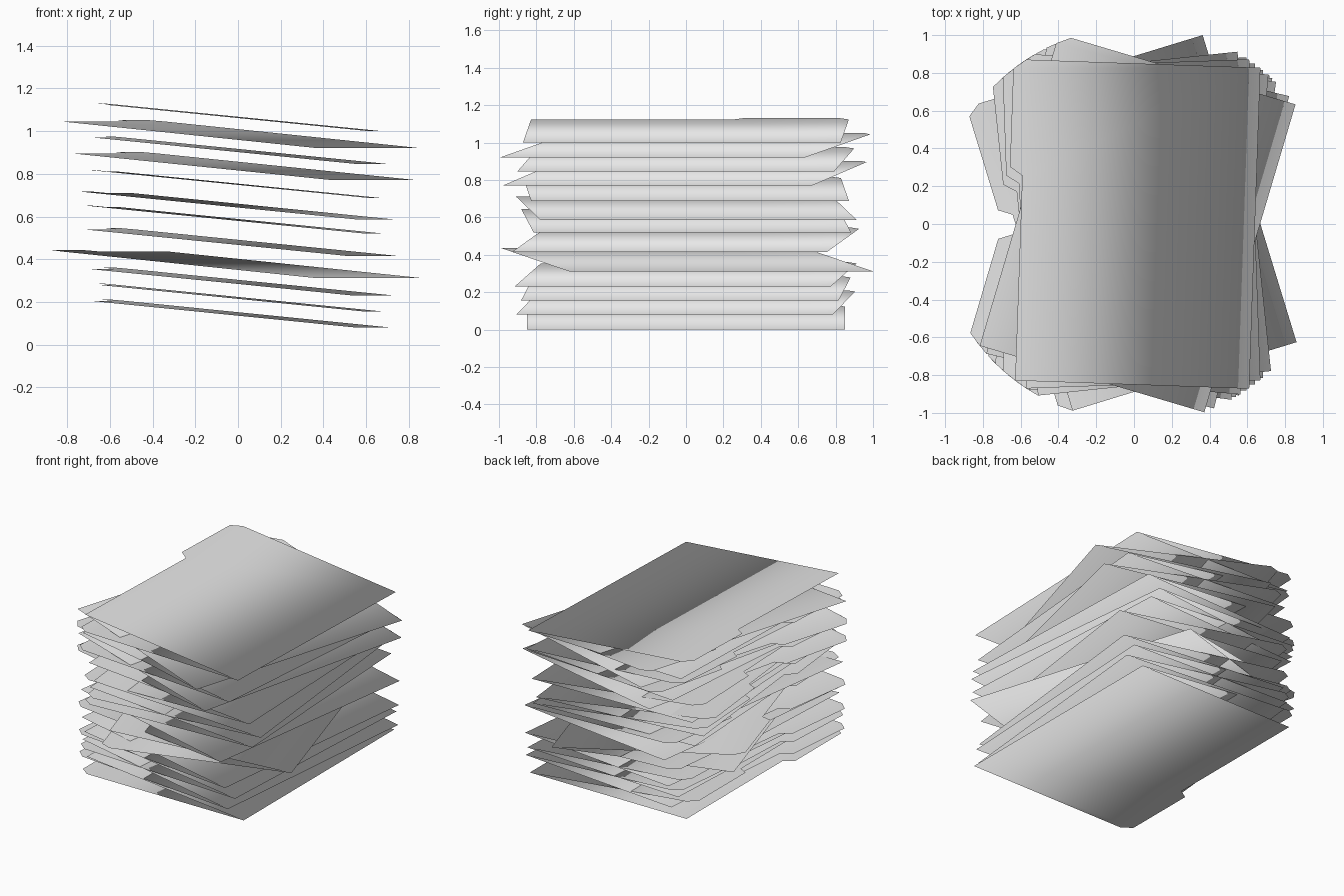
import bpy
import bmesh
from math import radians

cube = bpy.data.objects.get("Cube")
if cube:
    bpy.data.objects.remove(cube, do_unlink=True)

# Plain card colour
card = bpy.data.materials.new("light_grey_card")
card.use_nodes = True
colour = (0.8, 0.8, 0.8, 1.0)
card.diffuse_color = colour
card.node_tree.nodes["Principled BSDF"].inputs["Base Color"].default_value = colour

HINGE = 0.64      # x of the fold
HALF = 0.85       # half length along the fold
SLOPE = 0.1       # how far the upper leaf is lifted

# Free edge of a leaf, from the tab corner to the plain corner
FREE_EDGE = [(-0.60, HALF), (-0.667, 0.80), (-0.667, 0.28),
             (-0.60, 0.235), (-0.60, -HALF)]


def make_folder(name, z, angle):
    """Two leaves joined at the fold, with tabs at opposite ends."""
    bm = bmesh.new()
    front = bm.verts.new((HINGE, -HALF, 0))
    back = bm.verts.new((HINGE, HALF, 0))

    # Lifted upper leaf
    upper = [bm.verts.new((x, y, SLOPE * (HINGE - x))) for x, y in FREE_EDGE]
    bm.faces.new([front, back] + upper)

    # Flat lower leaf, mirrored end to end
    lower = [bm.verts.new((x, -y, 0)) for x, y in FREE_EDGE]
    bm.faces.new([back, front] + lower)

    for face in bm.faces:
        face.smooth = True
    mesh = bpy.data.meshes.new(name)
    bm.to_mesh(mesh)
    bm.free()
    mesh.materials.append(card)
    folder = bpy.data.objects.new(name, mesh)
    folder.location.z = z
    folder.rotation_euler.z = radians(angle)
    bpy.context.collection.objects.link(folder)


# Untidy stack, bottom to top: height and turn of each folder
STACK = [(0.0, 0), (0.08, -5.5), (0.155, -3), (0.23, -6.5), (0.312, 17),
         (0.415, -8), (0.52, 3), (0.587, 6), (0.687, 2), (0.772, -13.5),
         (0.845, -5), (0.92, -16.5), (1.0, -2)]
for number, (height, turn) in enumerate(STACK, 1):
    make_folder(f"folder_{number:02d}", height, turn)
